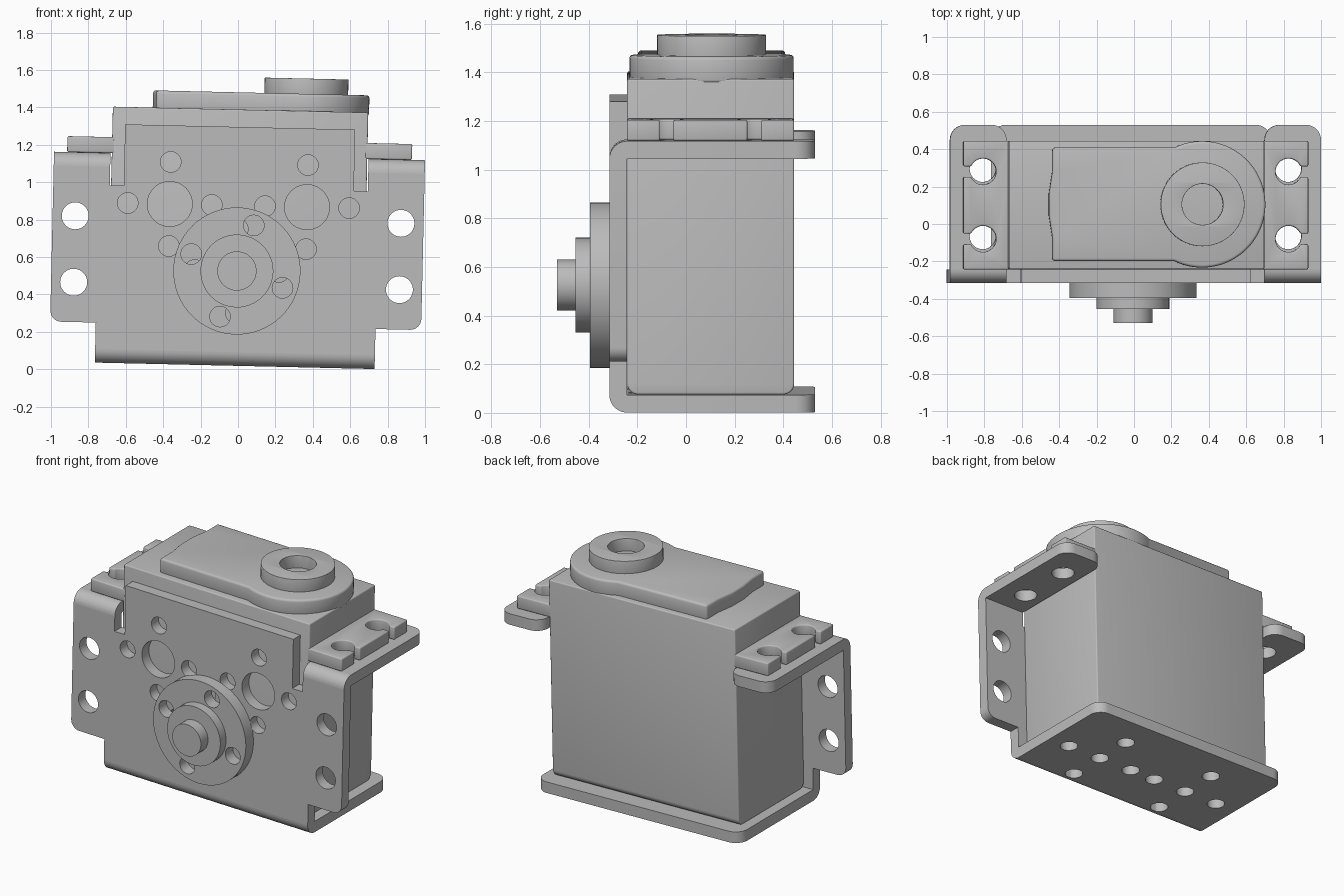
import bpy, bmesh
from math import sin, cos, pi, asin, radians
from mathutils import Matrix, Vector

if "Cube" in bpy.data.objects:
    bpy.data.objects.remove(bpy.data.objects["Cube"])

grey = bpy.data.materials.new("plain grey")
grey.use_nodes = True
grey.diffuse_color = (0.5, 0.5, 0.5, 1)
grey.node_tree.nodes["Principled BSDF"].inputs["Base Color"].default_value = (0.5, 0.5, 0.5, 1)

# The whole assembly leans slightly sideways
LEAN = Matrix.Rotation(0.023, 4, 'Y') @ Matrix.Translation((-0.018, 0, 0))


def arc(cx, cy, r, a0, a1, n):
    return [(cx + r * cos(a0 + (a1 - a0) * i / n), cy + r * sin(a0 + (a1 - a0) * i / n))
            for i in range(n + 1)]


def circle(cx, cy, r, n=40):
    return arc(cx, cy, r, 0, 2 * pi, n)[:-1]


def ring(cx, cy, radius, r, turn=0):
    """Four small holes around a centre."""
    return [circle(cx + radius * cos(turn + i * pi / 2), cy + radius * sin(turn + i * pi / 2), r, 28)
            for i in range(4)]


def rounded(corners):
    """Outline of right-angled corners (x, y, optional radius)."""
    out = []
    for i, c in enumerate(corners):
        p = Vector(c[:2])
        if len(c) < 3:
            out.append(tuple(p))
            continue
        d1 = (Vector(corners[i - 1][:2]) - p).normalized()
        d2 = (Vector(corners[(i + 1) % len(corners)][:2]) - p).normalized()
        for k in range(9):
            a = k * pi / 16
            out.append(tuple(p + d1 * c[2] * (1 - sin(a)) + d2 * c[2] * (1 - cos(a))))
    return out


def flip(points, s):
    return [(s * x, y) for x, y in points]


def slab(name, axis, loops, lo, hi, bevel=0):
    """Fill an outline with holes and extrude it along an axis from lo to hi."""
    curve = bpy.data.curves.new(name, 'CURVE')
    curve.dimensions = '2D'
    curve.fill_mode = 'BOTH'
    curve.extrude = (hi - lo) / 2
    for loop in loops:
        sp = curve.splines.new('POLY')
        sp.points.add(len(loop) - 1)
        for pt, (a, b) in zip(sp.points, loop):
            pt.co = (a, b, 0, 1)
        sp.use_cyclic_u = True
    ob = bpy.data.objects.new(name, curve)
    bpy.context.collection.objects.link(ob)
    bpy.ops.object.select_all(action='DESELECT')
    ob.select_set(True)
    bpy.context.view_layer.objects.active = ob
    bpy.ops.object.convert(target='MESH')
    ob = bpy.context.view_layer.objects.active
    bm = bmesh.new()
    bm.from_mesh(ob.data)
    for v in bm.verts:
        a, b, c = v.co
        c += (lo + hi) / 2
        v.co = {'X': (c, a, b), 'Y': (a, c, b), 'Z': (a, b, c)}[axis]
    bmesh.ops.remove_doubles(bm, verts=bm.verts[:], dist=1e-5)
    if len(loops) == 1:
        bmesh.ops.dissolve_limit(bm, angle_limit=0.01, verts=bm.verts[:], edges=bm.edges[:])
    bmesh.ops.recalc_face_normals(bm, faces=bm.faces[:])
    bm.to_mesh(ob.data)
    bm.free()
    ob.data.materials.clear()
    ob.data.materials.append(grey)
    if bevel:
        m = ob.modifiers.new("soft edges", 'BEVEL')
        m.width = bevel
        m.segments = 3
        m.limit_method = 'ANGLE'
        m.angle_limit = radians(40)
        bpy.ops.object.modifier_apply(modifier=m.name)
    bpy.ops.object.shade_smooth_by_angle(angle=radians(35))
    ob.matrix_world = LEAN
    return ob


# Bracket sheet limits
T = 0.073
FRONT, BACK = -0.315, 0.53
INNER = FRONT + T
BASE, WING_TOP = 0.018, 1.14
HUB = 0.525

# Bracket front plate with its hole patterns
half = [(0.748, BASE + T), (0.748, 0.232), (0.992, 0.232, 0.06), (0.992, WING_TOP - T),
        (0.69, WING_TOP - T), (0.69, 0.967), (0.615, 0.967), (0.615, 1.295)]
outline = rounded(half + [(-c[0], *c[1:]) for c in reversed(half)])
holes = [circle(0, HUB, 0.12)] + ring(0, HUB, 0.225, 0.055)
for s in (-1, 1):
    holes += [circle(s * 0.871, z, 0.072) for z in (0.445, 0.80)]
    holes += [circle(s * 0.367, 0.875, 0.12)] + ring(s * 0.367, 0.875, 0.225, 0.055)
slab("bracket_front_plate", 'Y', [outline] + holes, FRONT, INNER)

# Bracket bottom flange and its bend
outline = rounded([(-0.748, INNER), (0.748, INNER), (0.748, BACK, 0.08), (-0.748, BACK, 0.08)])
holes = []
for s in (-1, 1):
    holes += [circle(s * 0.345, 0.06, 0.055, 28)] + ring(s * 0.345, 0.06, 0.25, 0.055)
slab("bracket_bottom_flange", 'Z', [outline] + holes, BASE, BASE + T)
slab("bracket_bottom_bend", 'X',
     [[(INNER, BASE + T)] + arc(INNER, BASE + T, T, pi, 1.5 * pi, 10)], -0.748, 0.748)

# Keyhole-slotted mounting ear outline
SLOTS = (-0.08, 0.28)
ear = [(0.67, -0.243), (0.922, -0.243)]
for y in SLOTS:
    a = asin(0.4)
    ear.append((0.922, y - 0.028))
    ear += arc(0.817, y, 0.07, -a, a - 2 * pi, 28)
    ear.append((0.922, y + 0.028))
ear += [(0.922, 0.445), (0.67, 0.445)]

for s, side in ((-1, "right"), (1, "left")):
    # Top wing flange and its bend
    wing = rounded([(0.69, INNER), (0.992, INNER), (0.992, BACK, 0.08), (0.69, BACK, 0.08)])
    bolt = [circle(s * 0.817, y + 0.015, 0.07) for y in SLOTS]
    slab(side + "_wing_flange", 'Z', [flip(wing, s)] + bolt, WING_TOP - T, WING_TOP)
    lo, hi = sorted((s * 0.69, s * 0.992))
    slab(side + "_wing_bend", 'X',
         [[(INNER, WING_TOP - T)] + arc(INNER, WING_TOP - T, T, pi, pi / 2, 10)], lo, hi)
    slab(side + "_mounting_ear", 'Z', [flip(ear, s)], WING_TOP, 1.225, 0.008)

# Motor case, rounded along its lower long edges
case = rounded([(INNER, BASE + T, 0.045), (0.445, BASE + T, 0.045), (0.445, 1.388), (INNER, 1.388)])
slab("motor_case", 'X', [case], -0.683, 0.683, 0.008)

# Raised gear cover with a round end
CX, CY = 0.349, 0.105
a = pi - asin(0.303 / 0.338)
cover = arc(CX, CY, 0.338, -a, a, 48)
cover += [(-0.452, CY + 0.303), (-0.452, CY + 0.18), (-0.47, CY + 0.06),
          (-0.47, CY - 0.06), (-0.452, CY - 0.18), (-0.452, CY - 0.303)]
slab("gear_cover", 'Z', [cover], 1.37, 1.48, 0.015)

# Output collar on the cover
slab("output_collar", 'Z', [circle(CX, CY, 0.224, 56), circle(CX, CY, 0.11)], 1.46, 1.562, 0.014)

# Stepped hub on the front plate
slab("hub_disc", 'Y', [circle(0, HUB, 0.34, 64)] + ring(0, HUB, 0.26, 0.055, radians(71)),
     -0.395, FRONT)
slab("hub_step", 'Y', [circle(0, HUB, 0.195, 48)], -0.455, -0.395)
slab("hub_shaft", 'Y', [circle(0, HUB, 0.105)], -0.53, -0.455)
